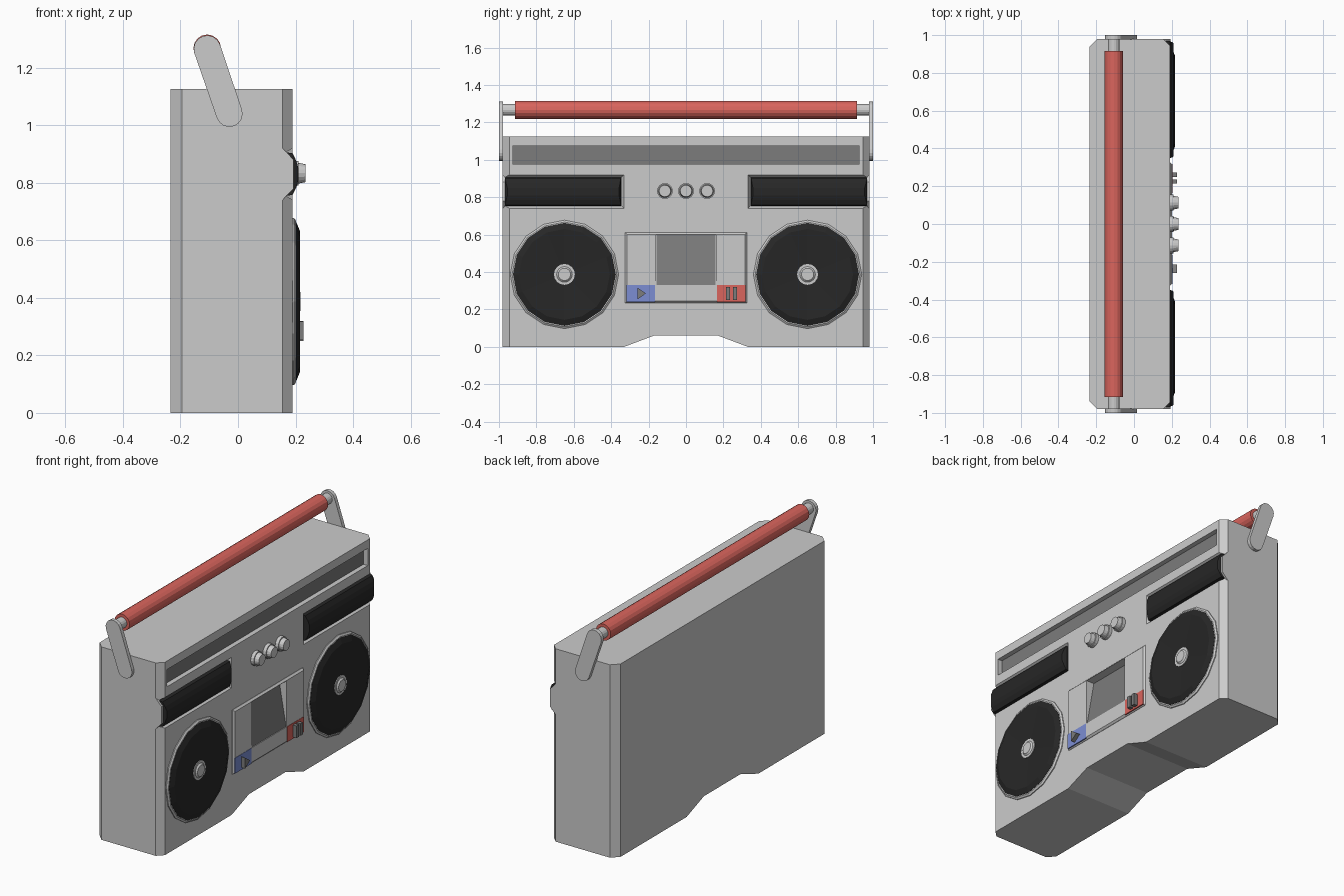
import bpy, bmesh, math

if "Cube" in bpy.data.objects:
    bpy.data.objects.remove(bpy.data.objects["Cube"])


def material(name, rgb):
    m = bpy.data.materials.new(name)
    m.diffuse_color = (*rgb, 1)
    m.use_nodes = True
    m.node_tree.nodes["Principled BSDF"].inputs["Base Color"].default_value = m.diffuse_color
    return m


RED = material("red", (0.7, 0.13, 0.11))
BLUE = material("blue", (0.2, 0.27, 0.65))
DARK = material("dark_grey", (0.2, 0.2, 0.2))
BLACK = material("black", (0.02, 0.02, 0.02))


def loft(name, rings, mat=None):
    """Skin equal-length rings of points and cap both ends."""
    bm = bmesh.new()
    loops = [[bm.verts.new(p) for p in r] for r in rings]
    n = len(rings[0])
    for a, b in zip(loops, loops[1:]):
        for i in range(n):
            j = (i + 1) % n
            bm.faces.new((a[i], a[j], b[j], b[i]))
    bm.faces.new(loops[0][::-1])
    bm.faces.new(loops[-1])
    bmesh.ops.recalc_face_normals(bm, faces=bm.faces)
    me = bpy.data.meshes.new(name)
    bm.to_mesh(me)
    bm.free()
    ob = bpy.data.objects.new(name, me)
    bpy.context.collection.objects.link(ob)
    if mat:
        me.materials.append(mat)
    return ob


def prism(name, pts, axis, lo, hi, mat=None):
    """Extrude a 2D outline along an axis (0=x, 1=y, 2=z)."""
    def at(v):
        return [(*p[:axis], v, *p[axis:]) for p in pts]
    return loft(name, [at(lo), at(hi)], mat)


def stack(name, sections, mat=None):
    """Rectangles (x, y0, y1, z0, z1) joined along x."""
    return loft(name, [[(x, a, c), (x, b, c), (x, b, d), (x, a, d)]
                       for x, a, b, c, d in sections], mat)


def lathe(name, profile, y, z, sides=16, mat=None):
    """Turned part on an x axis; profile is (x, radius)."""
    t = [2 * math.pi * i / sides for i in range(sides)]
    return loft(name, [[(x, y + r * math.cos(a), z + r * math.sin(a)) for a in t]
                       for x, r in profile], mat)


def cut(ob, cutter):
    m = ob.modifiers.new("cut", 'BOOLEAN')
    m.operation = 'DIFFERENCE'
    m.solver = 'EXACT'
    m.object = cutter
    cutter.hide_render = True
    cutter.hide_set(True)


# Cabinet with chamfered upright corners
body = prism("cabinet", [(-0.235, -0.94), (-0.195, -0.98), (0.155, -0.98), (0.19, -0.945),
                         (0.19, 0.945), (0.155, 0.98), (-0.195, 0.98), (-0.235, 0.94)],
             2, 0, 1.125)
cut(body, prism("foot_cutter", [(-0.36, -0.0113), (-0.33, 0), (-0.17, 0.06), (0.17, 0.06),
                                (0.33, 0), (0.36, -0.0113)], 0, -0.4, 0.4))

# Dial strip in its groove
cut(body, stack("dial_cutter", [(0.16, -0.925, 0.925, 0.975, 1.075),
                                (0.25, -0.925, 0.925, 0.975, 1.075)]))
stack("dial_strip", [(0.15, -0.924, 0.924, 0.976, 1.074),
                     (0.163, -0.924, 0.924, 0.976, 1.074)], DARK)

# Cassette door with sloping window
door = stack("cassette_door", [(0.18, -0.325, 0.325, 0.235, 0.61),
                               (0.192, -0.325, 0.325, 0.235, 0.61),
                               (0.202, -0.315, 0.315, 0.245, 0.60)])
window_cutter = prism("window_cutter", [(0.198, 0.33), (0.15, 0.598), (0.25, 0.598), (0.25, 0.33)],
                      1, -0.16, 0.16)
cut(body, window_cutter)
cut(door, window_cutter)
prism("cassette_window", [(0.199, 0.331), (0.152, 0.597), (0.145, 0.597), (0.192, 0.331)],
      1, -0.159, 0.159, DARK)

# Play and pause keys
for name, a, b, mat in (("play_key", -0.318, -0.165, BLUE), ("pause_key", 0.165, 0.318, RED)):
    stack(name, [(0.19, a, b, 0.24, 0.33), (0.204, a, b, 0.24, 0.33)], mat)
prism("play_symbol", [(-0.26, 0.253), (-0.215, 0.285), (-0.26, 0.317)], 0, 0.2, 0.228, DARK)
for y in (0.225, 0.261):
    stack("pause_symbol", [(0.2, y - 0.011, y + 0.011, 0.25, 0.32),
                           (0.228, y - 0.011, y + 0.011, 0.25, 0.32)], DARK)

# Control knobs
for y in (-0.113, 0, 0.113):
    lathe("knob", [(0.18, 0.042), (0.21, 0.042), (0.21, 0.036), (0.235, 0.031)], y, 0.833)


def sided(s, sections):
    return [(x, s * a, s * b, c, d) for x, a, b, c, d in sections]


for s in (-1, 1):
    # Upper grille, its recess and the outer end plate
    cut(body, stack("grille_cutter", sided(s, [(0.165, 0.345, 0.99, 0.755, 0.905),
                                               (0.191, 0.33, 0.99, 0.74, 0.92),
                                               (0.25, 0.33, 0.99, 0.74, 0.92)])))
    stack("upper_grille", sided(s, [(0.155, 0.348, 0.968, 0.752, 0.908),
                                    (0.19, 0.348, 0.968, 0.758, 0.902),
                                    (0.203, 0.353, 0.962, 0.785, 0.875),
                                    (0.21, 0.358, 0.955, 0.81, 0.85)]), BLACK)
    prism("grille_end", [(0.13, 0.92), (0.155, 0.92), (0.193, 0.88), (0.193, 0.78),
                         (0.155, 0.74), (0.13, 0.74)], 1, *sorted((s * 0.966, s * 0.98)))

    # Loudspeaker
    y, z = s * 0.65, 0.387
    lathe("speaker_rim", [(0.18, 0.29), (0.195, 0.29), (0.202, 0.28)], y, z)
    lathe("speaker_cone", [(0.19, 0.275), (0.203, 0.275), (0.216, 0.243), (0.204, 0.05)],
          y, z, mat=BLACK)
    lathe("speaker_hub", [(0.195, 0.056), (0.209, 0.056), (0.209, 0.042),
                          (0.217, 0.033)], y, z)

    # Handle arm: rounded bar leaning back
    lean = math.atan2(0.225, -0.077)
    arm = []
    for cx, cz, r, start in ((-0.107, 1.265, 0.047, -90), (-0.03, 1.04, 0.046, 90)):
        for i in range(9):
            a = lean + math.radians(start + 22.5 * i)
            arm.append((cx + r * math.cos(a), cz + r * math.sin(a)))
    prism("handle_arm", arm, 1, *sorted((s * 0.978, s)))


# Handle bar and grip
def bar(name, r, half, mat=None):
    ring = [(-0.107 + r * math.cos(math.pi * i / 8), 1.267 + r * math.sin(math.pi * i / 8))
            for i in range(16)]
    prism(name, ring, 1, -half, half, mat)


bar("handle_rod", 0.031, 0.985)
bar("handle_grip", 0.048, 0.915, RED)
